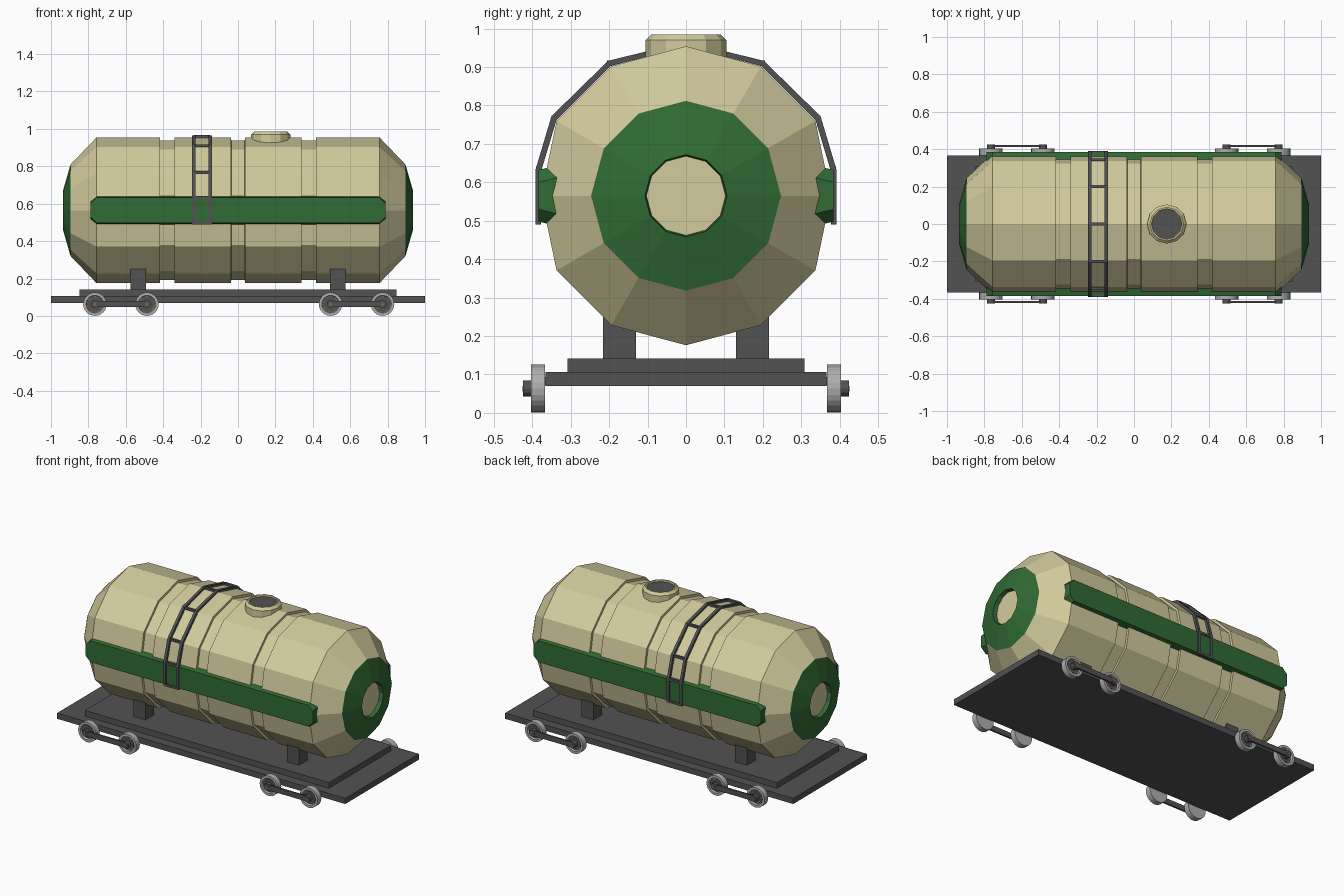
import bpy, bmesh
from math import sin, cos, pi

if "Cube" in bpy.data.objects:
    bpy.data.objects.remove(bpy.data.objects["Cube"])


def material(name, r, g, b):
    m = bpy.data.materials.new(name)
    m.diffuse_color = (r, g, b, 1)
    m.use_nodes = True
    m.node_tree.nodes["Principled BSDF"].inputs["Base Color"].default_value = m.diffuse_color
    return m


BEIGE = material("beige", 0.65, 0.60, 0.34)
GREEN = material("green", 0.03, 0.145, 0.035)
DARK = material("dark_grey", 0.085, 0.085, 0.088)
STEEL = material("steel", 0.42, 0.42, 0.42)
RUST = material("rust", 0.45, 0.12, 0.03)
TANK_Z = 0.565


def finish(name, bm, mat):
    bmesh.ops.remove_doubles(bm, verts=bm.verts, dist=1e-5)
    bmesh.ops.recalc_face_normals(bm, faces=bm.faces)
    me = bpy.data.meshes.new(name)
    bm.to_mesh(me)
    bm.free()
    me.materials.append(mat)
    ob = bpy.data.objects.new(name, me)
    bpy.context.collection.objects.link(ob)
    return ob


def lathe(name, profile, sides, place, mat, closed=False):
    """Spin (along, radius) points; place maps (along, u, v) to a position."""
    bm = bmesh.new()
    rings = [[bm.verts.new(place(t, r * sin(2 * pi * k / sides), r * cos(2 * pi * k / sides)))
              for k in range(sides)] for t, r in profile]
    n = len(rings)
    for i in range(n if closed else n - 1):
        a, b = rings[i], rings[(i + 1) % n]
        for k in range(sides):
            j = (k + 1) % sides
            bm.faces.new((a[k], a[j], b[j], b[k]))
    return finish(name, bm, mat)


def loft(name, sections, mat, ring=False):
    """Join equal-sized outlines into a solid."""
    bm = bmesh.new()
    secs = [[bm.verts.new(p) for p in s] for s in sections]
    for a, b in zip(secs, secs[1:]):
        for k in range(len(a)):
            j = (k + 1) % len(a)
            bm.faces.new((a[k], a[j], b[j], b[k]))
    bm.faces.new(secs[0])
    bm.faces.new(secs[-1])
    return finish(name, bm, mat)


def box(name, x, y, z, mat):
    return loft(name, [[(x[0], y[0], h), (x[1], y[0], h), (x[1], y[1], h), (x[0], y[1], h)]
                       for h in z], mat)


# Tank body: twelve-sided, flattened at the sides, with three grooves
def tank_place(t, u, v):
    limit = 0.377
    if abs(u) > limit:
        u = limit if u > 0 else -limit
    return (t, u, TANK_Z + v)


def groove_place(t, u, v):
    # the groove floors sit deeper at the sides too
    limit = 0.377 if any(abs(t - e) < 1e-6 for e in FULL) else 0.361
    return (t, max(-limit, min(limit, u)), TANK_Z + v)


R, RG = 0.389, 0.374
half = [(0.0, RG), (0.036, RG), (0.0365, R), (0.339, R), (0.3395, RG), (0.417, RG),
        (0.4175, R), (0.757, R), (0.895, 0.245), (0.91, 0.12), (0.91, 0.0)]
body = [(-t, r) for t, r in reversed(half[1:])] + half
FULL = [t for t, r in body if r == R]
lathe("tank_body", body, 12, groove_place, BEIGE)

# Green rings on the tank ends
for s, side in ((-1, "left"), (1, "right")):
    lathe("end_ring_" + side, [(s * 0.895, 0.247), (s * 0.935, 0.107), (s * 0.904, 0.102)],
          12, tank_place, GREEN, closed=True)


# Green side stripes with chamfered ends
def stripe_outline(y, grow):
    x, z, c = 0.788, 0.067 + grow, 0.032
    pts = [(-x, -z + c), (-x + c, -z), (x - c, -z), (x, -z + c),
           (x, z - c), (x - c, z), (-x + c, z), (-x, z - c)]
    return [(px, y, TANK_Z + pz) for px, pz in pts]


for s, side in ((-1, "front"), (1, "back")):
    loft("stripe_" + side, [stripe_outline(s * 0.335, 0.012), stripe_outline(s * 0.384, 0)], GREEN)

# Manhole dome and its lid
MX = 0.175


def dome_place(t, u, v):
    return (MX + v, u, t)


lathe("manhole_dome", [(0.90, 0.0), (0.90, 0.105), (0.97, 0.105), (0.985, 0.09),
                       (0.985, 0.082), (0.972, 0.08), (0.972, 0.0)], 12, dome_place, BEIGE)
lathe("manhole_lid", [(0.965, 0.0), (0.965, 0.079), (0.976, 0.079), (0.976, 0.0)],
      12, dome_place, DARK)

# Ladder hooped over the tank
outer = [(0.391, 0.49), (0.391, 0.635), (0.35, 0.772), (0.203, 0.916), (0.0, 0.966)]
inner = [(0.378, 0.49), (0.376, 0.632), (0.337, 0.762), (0.195, 0.903), (0.0, 0.953)]
outer += [(-y, z) for y, z in reversed(outer[:-1])]
inner += [(-y, z) for y, z in reversed(inner[:-1])]
for n, (x0, x1) in enumerate(((-0.245, -0.228), (-0.157, -0.14))):
    loft("ladder_rail_%d" % n, [[(x0, *o), (x1, *o), (x1, *i), (x0, *i)]
                                for o, i in zip(outer, inner)], DARK)
for n, (o, i) in enumerate(zip(outer, inner)):
    y, z = (o[0] + i[0]) / 2, (o[1] + i[1]) / 2
    z += 0.007 if z < 0.5 else 0
    box("ladder_rung_%d" % n, (-0.235, -0.15), (y - 0.007, y + 0.007), (z - 0.007, z + 0.007), DARK)

# Chassis plates
box("chassis_lower", (-1, 1), (-0.365, 0.365), (0.07, 0.106), DARK)
box("chassis_upper", (-0.847, 0.847), (-0.308, 0.308), (0.106, 0.142), DARK)

# Tank supports
for sx in (-1, 1):
    for sy in (-1, 1):
        cx = 0.533 * sx
        box("tank_support", (cx - 0.042, cx + 0.042), sorted((sy * 0.13, sy * 0.216)),
            (0.142, 0.25), DARK)

# Wheels, hubs, bolts and side bars
WZ = 0.063
for sy in (-1, 1):
    for pair in ((-0.765, -0.487), (0.495, 0.773)):
        for wx in pair:
            def wheel_place(t, u, v, wx=wx, sy=sy):
                return (wx + u, sy * t, WZ + v)
            lathe("wheel", [(0.367, 0), (0.367, 0.0625), (0.403, 0.0625), (0.403, 0.047),
                            (0.392, 0.043), (0.392, 0)], 24, wheel_place, STEEL)
            lathe("wheel_disc", [(0.385, 0), (0.385, 0.04), (0.396, 0.04), (0.396, 0)],
                  24, wheel_place, DARK)
            lathe("wheel_hub", [(0.39, 0), (0.39, 0.021), (0.424, 0.021), (0.424, 0)],
                  12, wheel_place, DARK)
            lathe("hub_bolt", [(0.42, 0), (0.42, 0.007), (0.426, 0.007), (0.426, 0)],
                  8, wheel_place, RUST)
        box("wheel_bar", pair, sorted((sy * 0.412, sy * 0.423)), (WZ - 0.016, WZ + 0.016), DARK)
        # short axle stubs into the chassis
        for wx in pair:
            box("axle_stub", (wx - 0.015, wx + 0.015), sorted((sy * 0.34, sy * 0.37)),
                (WZ + 0.008, WZ + 0.03), DARK)
